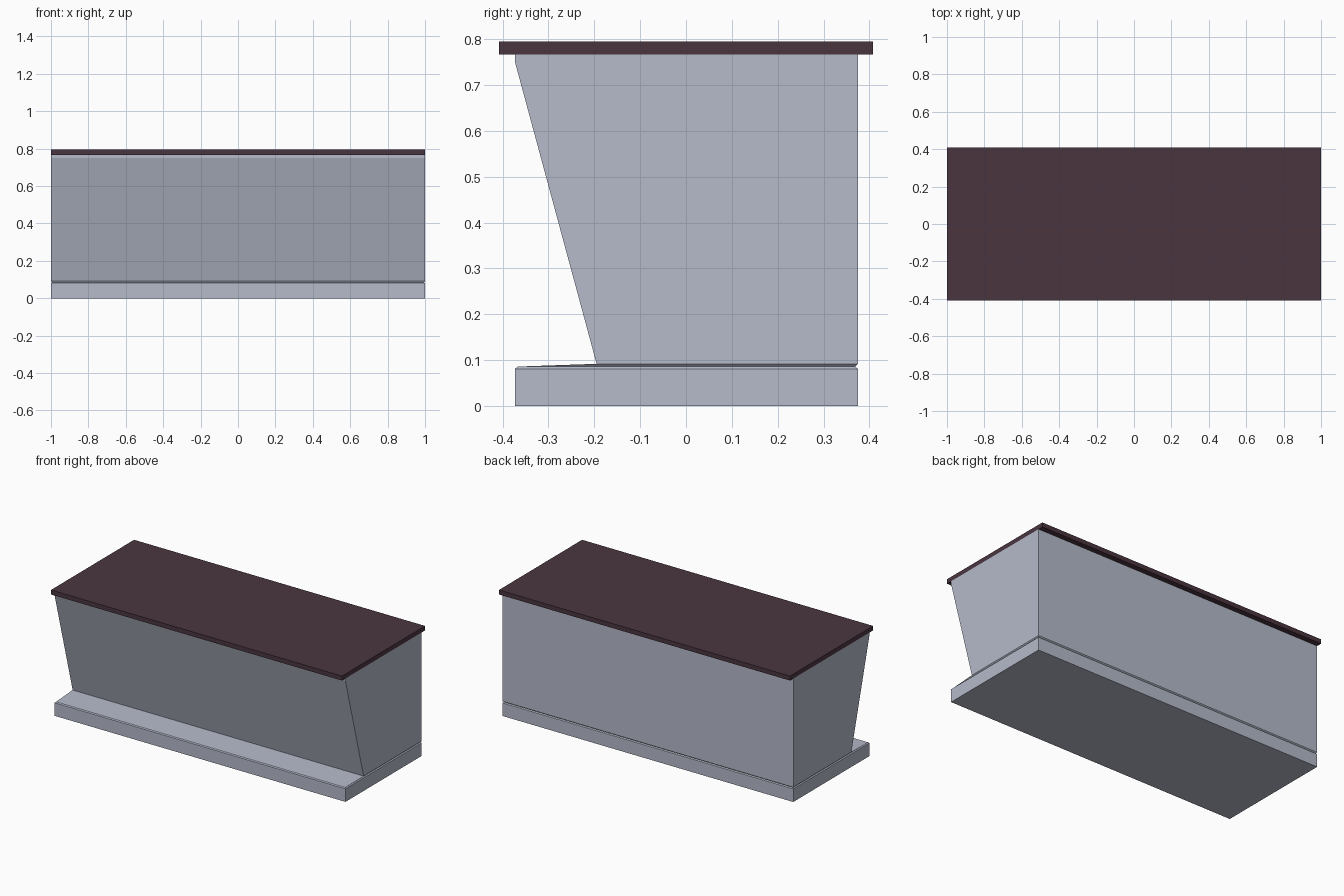
import bpy, bmesh

if "Cube" in bpy.data.objects:
    bpy.data.objects.remove(bpy.data.objects["Cube"])


def material(name, rgb):
    m = bpy.data.materials.new(name)
    m.diffuse_color = (*rgb, 1.0)
    m.use_nodes = True
    m.node_tree.nodes["Principled BSDF"].inputs["Base Color"].default_value = m.diffuse_color
    return m


def loft(name, rings, mat):
    """Stack rectangular rings (half_width, front_y, back_y, z) into a capped solid."""
    bm = bmesh.new()
    loops = []
    for w, y0, y1, z in rings:
        corners = ((-w, y0), (w, y0), (w, y1), (-w, y1))
        loops.append([bm.verts.new((x, y, z)) for x, y in corners])
    for a, b in zip(loops, loops[1:]):
        for i in range(4):
            j = (i + 1) % 4
            bm.faces.new((a[i], a[j], b[j], b[i]))
    bm.faces.new(loops[0][::-1])
    bm.faces.new(loops[-1])
    bmesh.ops.recalc_face_normals(bm, faces=bm.faces)
    mesh = bpy.data.meshes.new(name)
    bm.to_mesh(mesh)
    bm.free()
    mesh.materials.append(mat)
    obj = bpy.data.objects.new(name, mesh)
    bpy.context.collection.objects.link(obj)
    return obj


grey = material("pale blue grey", (0.46, 0.495, 0.59))
plum = material("dark plum", (0.070, 0.036, 0.051))

# Counter body: plinth, shallow groove, slanted front, short upright lip
loft("counter_body", [
    (1.0, -0.373, 0.375, 0.0),
    (1.0, -0.373, 0.375, 0.081),
    (0.994, -0.367, 0.369, 0.086),
    (1.0, -0.195, 0.375, 0.092),
    (1.0, -0.373, 0.375, 0.75),
    (1.0, -0.373, 0.375, 0.767),
], grey)

# Overhanging worktop slab
loft("worktop", [
    (1.0, -0.408, 0.408, 0.767),
    (1.0, -0.408, 0.408, 0.795),
], plum)
